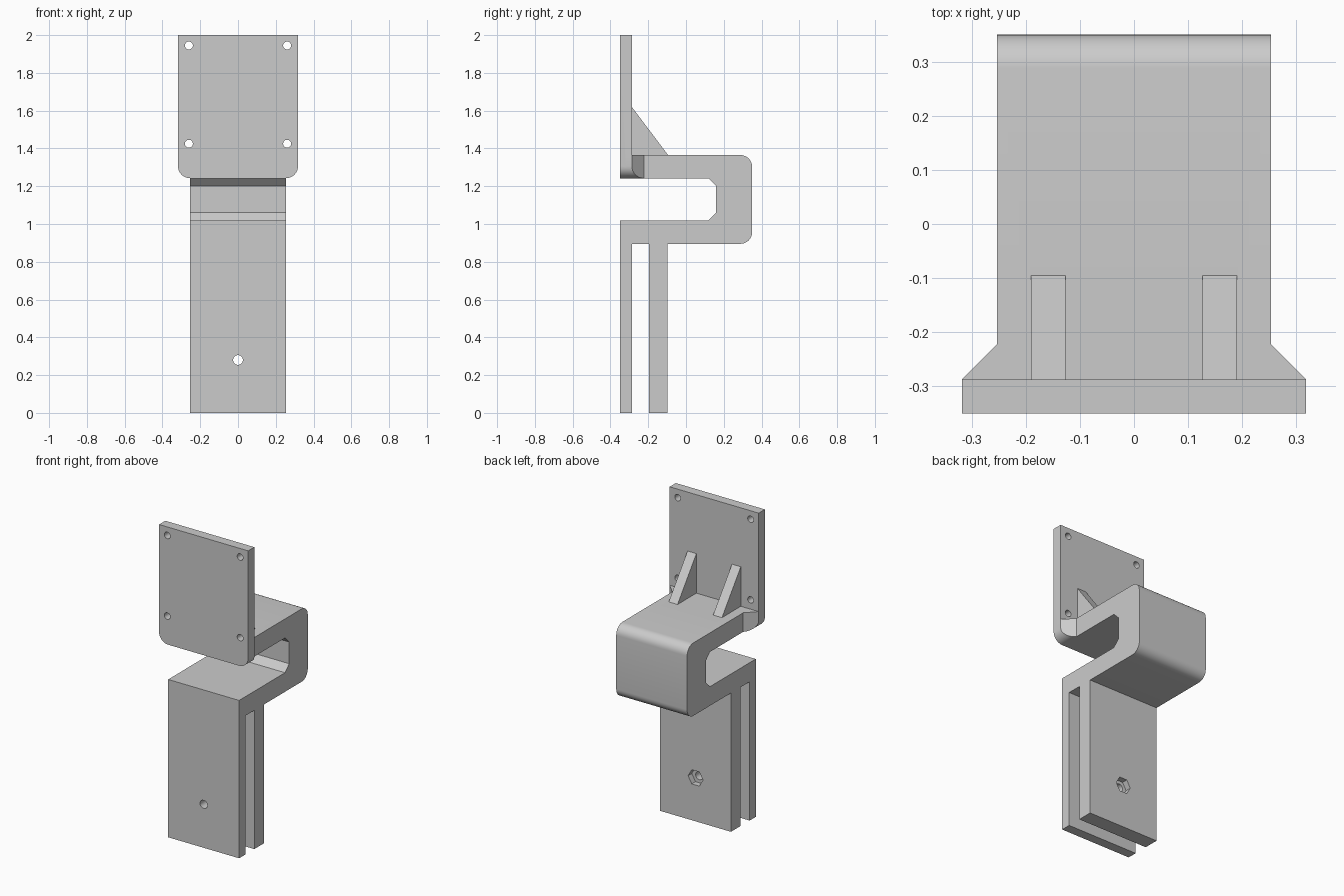
import bpy, bmesh
from math import sin, cos, pi

if "Cube" in bpy.data.objects:
    bpy.data.objects.remove(bpy.data.objects["Cube"])

PLACE = {'x': lambda a, b, t: (t, a, b),
         'y': lambda a, b, t: (a, t, b),
         'z': lambda a, b, t: (a, b, t)}


def arc(cx, cy, r, a0, a1, n=8):
    """Points on an arc, angles in degrees."""
    angles = [(a0 + (a1 - a0) * i / n) * pi / 180 for i in range(n + 1)]
    return [(cx + r * cos(a), cy + r * sin(a)) for a in angles]


def prism(name, pts, axis, lo, hi):
    """Extrude a closed 2D outline along an axis."""
    bm = bmesh.new()
    a, b = ([bm.verts.new(PLACE[axis](*p, t)) for p in pts] for t in (lo, hi))
    bm.faces.new(a)
    bm.faces.new(b)
    n = len(pts)
    for i in range(n):
        j = (i + 1) % n
        bm.faces.new((a[i], a[j], b[j], b[i]))
    bmesh.ops.recalc_face_normals(bm, faces=bm.faces)
    me = bpy.data.meshes.new(name)
    bm.to_mesh(me)
    bm.free()
    ob = bpy.data.objects.new(name, me)
    bpy.context.collection.objects.link(ob)
    return ob


def combine(target, tool, operation):
    """Apply a boolean and remove the tool object."""
    mod = target.modifiers.new(operation.lower(), 'BOOLEAN')
    mod.operation, mod.object, mod.solver = operation, tool, 'EXACT'
    bpy.context.view_layer.objects.active = target
    bpy.ops.object.modifier_apply(modifier=mod.name)
    bpy.data.objects.remove(tool)


def hole(target, x, z, r, y0, y1, sides=32):
    pts = arc(x, z, r, 0, 360, sides)[:-1]
    combine(target, prism("hole_cutter", pts, 'y', y0, y1), 'DIFFERENCE')


HALF, WIDE, FRONT, BACK = 0.253, 0.318, -0.35, -0.287
R = WIDE - HALF

# Folded clamp body: two hanging plates and the C-shaped arm
profile = [(FRONT, 0), (BACK, 0), (BACK, 0.895), (-0.195, 0.895),
           (-0.195, 0), (-0.097, 0), (-0.097, 0.895)]
profile += arc(0.288, 0.957, 0.062, -90, 0) + arc(0.288, 1.303, 0.062, 0, 90)
profile += [(-0.32, 1.365), (-0.32, 1.242), (0.118, 1.242), (0.16, 1.2),
            (0.16, 1.06), (0.118, 1.018), (FRONT, 1.018)]
bracket = prism("bracket", profile, 'x', -HALF, HALF)

# Upper mounting plate with rounded bottom corners
outline = ([(WIDE, 2), (-WIDE, 2)] + arc(-HALF, 1.242 + R, R, 180, 270)
           + arc(HALF, 1.242 + R, R, 270, 360))
plate = prism("mounting_plate", outline, 'y', FRONT, BACK)

# Tapered flare where the arm widens into the plate
flare = prism("flare", [(-WIDE, -0.32), (WIDE, -0.32), (WIDE, BACK), (HALF, -0.222),
                        (-HALF, -0.222), (-WIDE, BACK)], 'z', 1.2, 1.365)
combine(flare, prism("flare_limit", outline, 'y', -0.4, -0.1), 'INTERSECT')
combine(bracket, flare, 'UNION')
combine(bracket, plate, 'UNION')

# Gusset ribs
for s in (-1, 1):
    rib = prism("gusset", [(BACK, 1.62), (-0.095, 1.365), (-0.095, 1.33),
                           (-0.31, 1.33), (-0.31, 1.62)], 'x', s * 0.127, s * 0.19)
    combine(bracket, rib, 'UNION')

# Plate screw holes
for x in (-0.26, 0.26):
    for z in (1.425, 1.945):
        hole(bracket, x, z, 0.021, -0.4, -0.25)

# Clamp bolt hole and hexagonal nut pocket
hole(bracket, 0, 0.28, 0.026, -0.4, 0)
hole(bracket, 0, 0.28, 0.053, -0.135, 0, sides=6)

bpy.ops.object.select_all(action='DESELECT')
bracket.select_set(True)
bpy.context.view_layer.objects.active = bracket
bpy.ops.object.shade_smooth_by_angle(angle=pi / 6)
